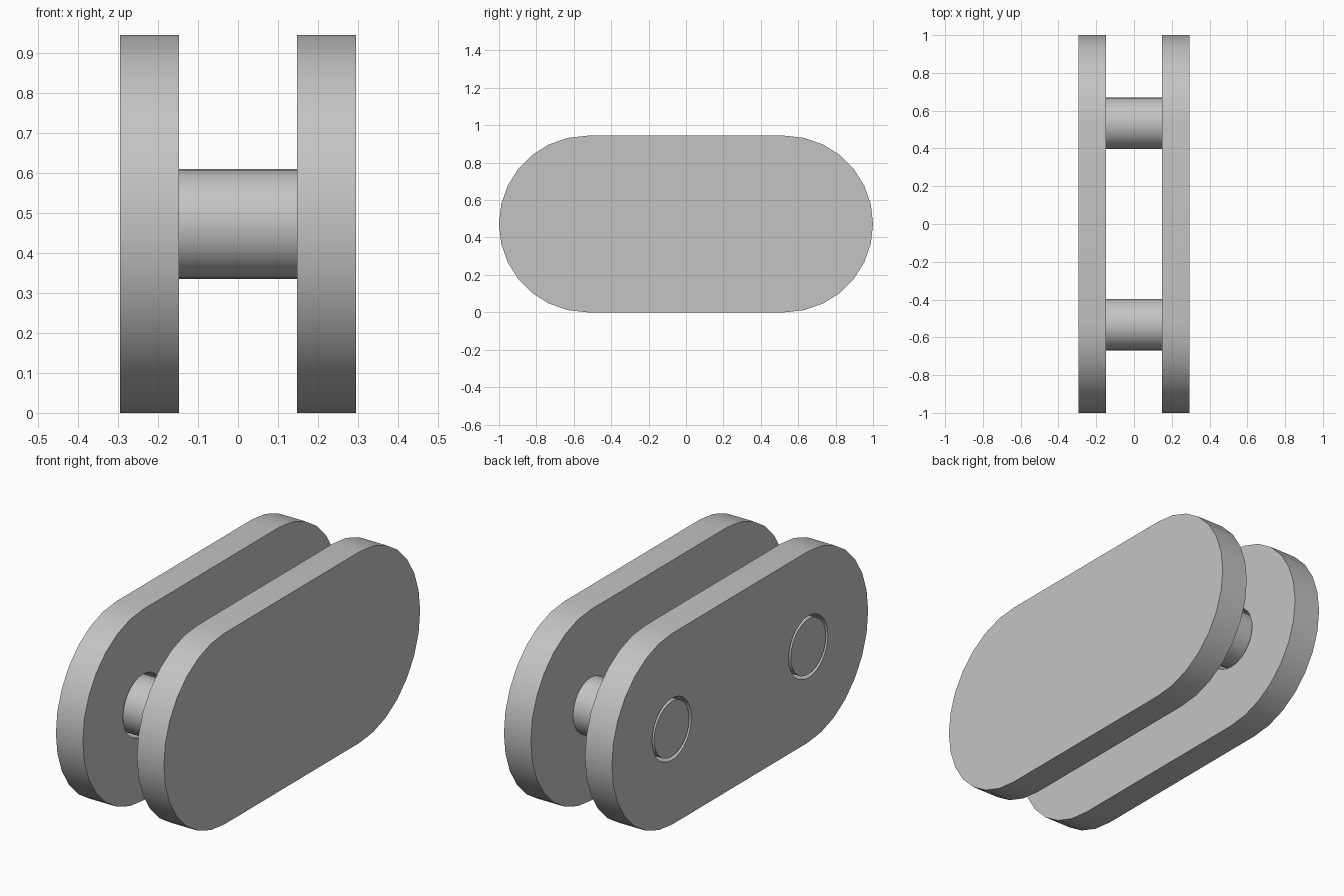
import bpy, bmesh
from math import sin, cos, pi, radians
from mathutils import Matrix

cube = bpy.data.objects.get("Cube")
if cube:
    bpy.data.objects.remove(cube, do_unlink=True)

R = 0.472          # end radius of the plates and height of their axis
END_Y = 1 - R      # centre of the rounded ends
PIN_Y = 0.533
PIN_R, HOLE_R = 0.137, 0.153
INNER_X, OUTER_X = 0.148, 0.295
STEPS = 14         # segments per half circle

grey = bpy.data.materials.new("plain grey")
grey.use_nodes = True
colour = (0.55, 0.55, 0.55, 1)
grey.diffuse_color = colour
grey.node_tree.nodes["Principled BSDF"].inputs["Base Color"].default_value = colour


def circle(y, r):
    return [(y + r * cos(pi * i / STEPS), R + r * sin(pi * i / STEPS))
            for i in range(2 * STEPS)]


def stadium():
    return [(side * (END_Y + R * sin(pi * i / STEPS)), R - side * R * cos(pi * i / STEPS))
            for side in (1, -1) for i in range(STEPS + 1)]


def extrude_outline(name, outlines, x0, x1):
    """Extrude filled (y, z) outlines from x0 to x1; inner outlines become holes."""
    curve = bpy.data.curves.new(name + " profile", "CURVE")
    curve.dimensions = "2D"
    curve.fill_mode = "BOTH"
    curve.extrude = (x1 - x0) / 2
    for points in outlines:
        spline = curve.splines.new("POLY")
        spline.points.add(len(points) - 1)
        for p, (y, z) in zip(spline.points, points):
            p.co = (y, z, 0, 1)
        spline.use_cyclic_u = True
    helper = bpy.data.objects.new(name + " profile", curve)
    bpy.context.collection.objects.link(helper)
    deps = bpy.context.evaluated_depsgraph_get()
    mesh = bpy.data.meshes.new_from_object(helper.evaluated_get(deps))
    bpy.data.objects.remove(helper, do_unlink=True)

    # Turn the profile plane upright and weld caps to walls
    mesh.transform(Matrix(((0, 0, 1, (x0 + x1) / 2), (1, 0, 0, 0),
                           (0, 1, 0, 0), (0, 0, 0, 1))))
    bm = bmesh.new()
    bm.from_mesh(mesh)
    bmesh.ops.remove_doubles(bm, verts=bm.verts, dist=1e-5)
    bmesh.ops.recalc_face_normals(bm, faces=bm.faces)
    bm.to_mesh(mesh)
    bm.free()

    mesh.name = name
    mesh.materials.clear()
    mesh.materials.append(grey)
    obj = bpy.data.objects.new(name, mesh)
    bpy.context.collection.objects.link(obj)
    bpy.ops.object.select_all(action="DESELECT")
    obj.select_set(True)
    bpy.context.view_layer.objects.active = obj
    bpy.ops.object.shade_smooth_by_angle(angle=radians(30))


# Solid plate carrying the pins, and the drilled plate that slides over them
extrude_outline("solid_plate", [stadium()], INNER_X, OUTER_X)
extrude_outline("drilled_plate",
                [stadium(), circle(-PIN_Y, HOLE_R), circle(PIN_Y, HOLE_R)],
                -OUTER_X, -INNER_X)

# Pins, flush with the outside of the drilled plate
for name, y in (("front_pin", -PIN_Y), ("back_pin", PIN_Y)):
    extrude_outline(name, [circle(y, PIN_R)], -OUTER_X, INNER_X + 0.02)
